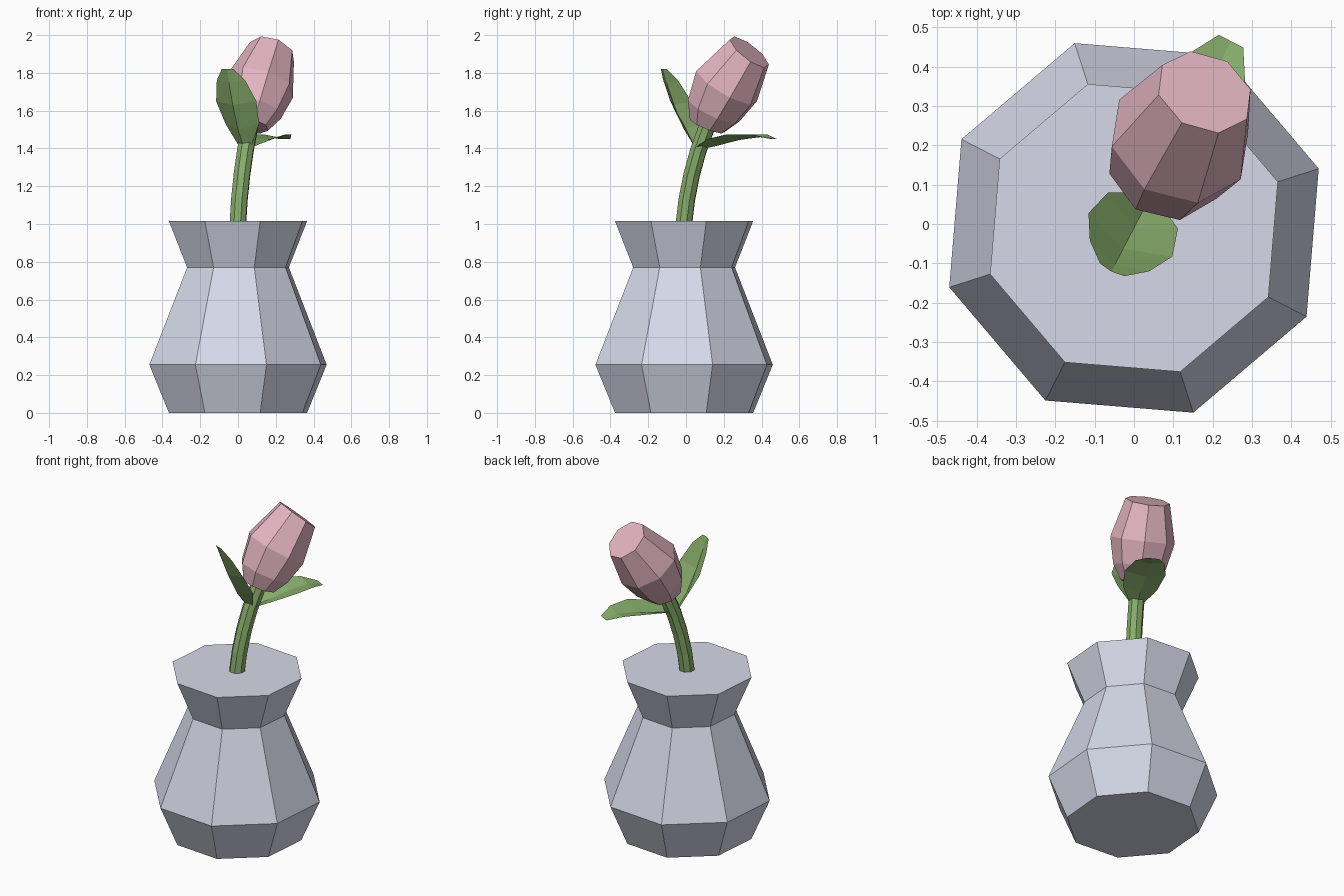
import bpy, bmesh
from math import sin, cos, asin, radians, pi
from mathutils import Vector

if "Cube" in bpy.data.objects:
    bpy.data.objects.remove(bpy.data.objects["Cube"])

CY = -0.01                               # vase axis y
D = Vector((0.461, 0.887, 0))            # direction the flower leans
S = Vector((0.887, -0.461, 0))           # sideways to the lean


def material(name, rgb):
    m = bpy.data.materials.new(name)
    m.diffuse_color = (*rgb, 1)
    m.use_nodes = True
    m.node_tree.nodes["Principled BSDF"].inputs["Base Color"].default_value = m.diffuse_color
    return m


def make(name, rings, mat, closed=True):
    """Join rows of points with quads; closed rows also get end caps."""
    bm = bmesh.new()
    rows = [[bm.verts.new(p) for p in r] for r in rings]
    n = len(rows[0])
    for a, b in zip(rows, rows[1:]):
        for i in range(n if closed else n - 1):
            j = (i + 1) % n
            bm.faces.new((a[i], a[j], b[j], b[i]))
    if closed:
        bm.faces.new(rows[0][::-1])
        bm.faces.new(rows[-1])
    bmesh.ops.recalc_face_normals(bm, faces=bm.faces)
    me = bpy.data.meshes.new(name)
    bm.to_mesh(me)
    bm.free()
    me.materials.append(mat)
    ob = bpy.data.objects.new(name, me)
    bpy.context.collection.objects.link(ob)
    return ob


def at(h, z, w=0):
    """Point h along the lean, w sideways, at height z."""
    return Vector((0, CY, z)) + D * h + S * w


def arc_ring(z, r, phase, n=8):
    """Ring around the bent flower axis where it passes height z."""
    R, t0 = 1.623, radians(6)
    t = asin(sin(t0) + (z - 1.015) / R)
    c = at(R * (cos(t0) - cos(t)), z)
    u = D * cos(t) - Vector((0, 0, sin(t)))
    return [c + (u * cos(a) + S * sin(a)) * r
            for a in (phase + 2 * pi * i / n for i in range(n))]


grey = material("glaze", (0.67, 0.69, 0.81))
green = material("leaf_green", (0.25, 0.43, 0.15))
pink = material("petal_pink", (0.77, 0.46, 0.54))

# Vase: eight-sided turned profile
profile = [(0.384, 0), (0.493, 0.255), (0.283, 0.77), (0.384, 1.015)]
make("vase", [[(r * cos(a), CY + r * sin(a), z)
               for a in (radians(17.8 + 45 * i) for i in range(8))]
              for r, z in profile], grey)

# Stem and bud share one bent axis
make("stem", [arc_ring(z, 0.046, 0) for z in (1.0, 1.13, 1.26, 1.39, 1.53)], green)
bud = [(1.52, 0.10), (1.60, 0.152), (1.73, 0.185), (1.91, 0.128)]
make("bud", [arc_ring(z, r, pi / 8 * 0.3) for z, r in bud], pink)


# Leaves: folded strips (midrib h, midrib z, edge dh, edge dz, half width)
def leaf(name, stations):
    make(name, [[at(h + dh, z + dz, -w), at(h, z), at(h + dh, z + dz, w)]
                for h, z, dh, dz, w in stations], green, closed=False)


leaf("front_leaf", [(0.075, 1.39, 0.01, 0.01, 0.03), (0.0, 1.50, 0.05, 0.03, 0.10),
                    (-0.06, 1.63, 0.04, 0.02, 0.12), (-0.105, 1.75, 0.025, 0.01, 0.085),
                    (-0.125, 1.82, 0.005, 0.0, 0.035)])
leaf("back_leaf", [(0.075, 1.39, 0, 0.01, 0.03), (0.20, 1.415, -0.01, 0.035, 0.10),
                   (0.33, 1.445, -0.01, 0.03, 0.12), (0.455, 1.46, -0.005, 0.015, 0.085),
                   (0.535, 1.45, 0, 0, 0.035)])
